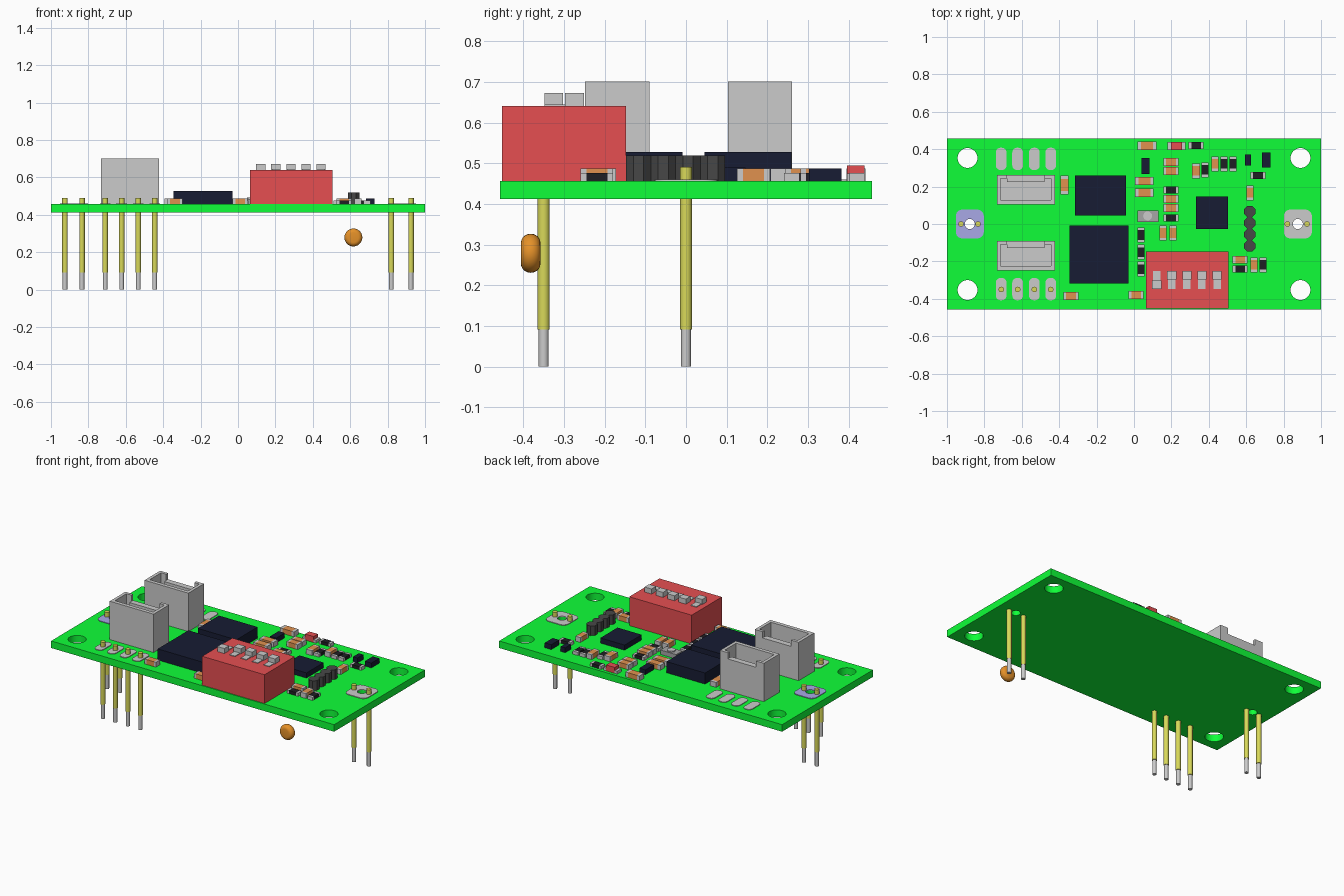
import bpy, bmesh
from math import pi, cos, sin
from mathutils import Color, Matrix, Vector

if "Cube" in bpy.data.objects:
    bpy.data.objects.remove(bpy.data.objects["Cube"])

TOP = 0.457


def material(name, rgb):
    m = bpy.data.materials.new(name)
    m.diffuse_color = (*Color(rgb).from_srgb_to_scene_linear(), 1)
    m.use_nodes = True
    m.node_tree.nodes["Principled BSDF"].inputs["Base Color"].default_value = m.diffuse_color
    return m


GREEN = material("green", (0.06, 1.0, 0.22))
RED = material("red", (0.9, 0.31, 0.32))
NAVY = material("navy", (0.09, 0.11, 0.2))
BLACK = material("black", (0.12, 0.12, 0.14))
DARK = material("dark_grey", (0.28, 0.28, 0.28))
MID = material("mid_grey", (0.65, 0.65, 0.65))
ORANGE = material("orange", (0.88, 0.57, 0.31))
YELLOW = material("yellow", (0.85, 0.85, 0.35))
AMBER = material("amber", (0.9, 0.57, 0.16))
LAVENDER = material("lavender", (0.66, 0.66, 0.9))


def finish(name, bm, mat=None, smooth=False):
    me = bpy.data.meshes.new(name)
    bm.to_mesh(me)
    bm.free()
    ob = bpy.data.objects.new(name, me)
    bpy.context.collection.objects.link(ob)
    if mat:
        me.materials.append(mat)
    if smooth:
        bpy.ops.object.select_all(action='DESELECT')
        bpy.context.view_layer.objects.active = ob
        ob.select_set(True)
        bpy.ops.object.shade_smooth_by_angle(angle=pi / 5)
    return ob


def boxes(name, spans, mat=None):
    """Each span is x0, x1, y0, y1, z0, z1."""
    bm = bmesh.new()
    for x0, x1, y0, y1, z0, z1 in spans:
        c = Vector((x0 + x1, y0 + y1, z0 + z1)) / 2
        s = Matrix.Diagonal((x1 - x0, y1 - y0, z1 - z0, 1))
        bmesh.ops.create_cube(bm, size=1, matrix=Matrix.Translation(c) @ s)
    return finish(name, bm, mat)


def cylinder(name, x, y, z0, z1, r, mat=None, sides=20, turn=0):
    bm = bmesh.new()
    bmesh.ops.create_cone(bm, cap_ends=True, segments=sides, radius1=r, radius2=r, depth=z1 - z0,
                          matrix=Matrix.Translation((x, y, (z0 + z1) / 2)) @ Matrix.Rotation(turn, 4, 'Z'))
    return finish(name, bm, mat, sides > 8)


def circle(x, y, r, n=32):
    return [(x + r * cos(2 * pi * i / n), y + r * sin(2 * pi * i / n)) for i in range(n)]


def rounded(x, y, w, h, r, n=6):
    pts = []
    for k, (sx, sy) in enumerate(((1, 1), (-1, 1), (-1, -1), (1, -1))):
        for i in range(n + 1):
            a = pi / 2 * (k + i / n)
            pts.append((x + sx * (w / 2 - r) + r * cos(a), y + sy * (h / 2 - r) + r * sin(a)))
    return pts


def mirrored(x, y, half):
    return [(x + a, y + b) for a, b in half] + [(x - a, y + b) for a, b in reversed(half)]


def plate(name, outlines, z0, z1, mat=None):
    """Extruded flat shape: the first outline is the edge, the others are holes."""
    cu = bpy.data.curves.new(name, 'CURVE')
    cu.dimensions = '2D'
    cu.fill_mode = 'BOTH'
    cu.extrude = (z1 - z0) / 2
    for pts in outlines:
        sp = cu.splines.new('POLY')
        sp.points.add(len(pts) - 1)
        for p, (x, y) in zip(sp.points, pts):
            p.co = (x, y, 0, 1)
        sp.use_cyclic_u = True
    tmp = bpy.data.objects.new(name + "_curve", cu)
    bpy.context.collection.objects.link(tmp)
    bm = bmesh.new()
    bm.from_mesh(tmp.to_mesh())
    tmp.to_mesh_clear()
    bpy.data.objects.remove(tmp)
    bmesh.ops.remove_doubles(bm, verts=bm.verts, dist=1e-5)
    bmesh.ops.recalc_face_normals(bm, faces=bm.faces)
    bmesh.ops.translate(bm, verts=bm.verts, vec=(0, 0, (z0 + z1) / 2))
    return finish(name, bm, mat, True)


# Circuit board with corner holes and the small holes in the end pads
holes = [circle(sx * 0.89, sy * 0.353, 0.053) for sx in (-1, 1) for sy in (-1, 1)]
holes += [circle(x, 0, 0.027, 20) for x in (-0.878, 0.876)]
plate("board", [[(-1, -0.458), (1, -0.458), (1, 0.458), (-1, 0.458)]] + holes, 0.412, TOP, GREEN)

# Solder pads
for x, mat in ((-0.878, LAVENDER), (0.876, None)):
    plate("end_pad", [rounded(x, 0, 0.15, 0.154, 0.035), circle(x, 0, 0.027, 20)], TOP, TOP + 0.004, mat)
pin_x = (-0.71, -0.622, -0.533, -0.445)
for x in pin_x:
    for y in (-0.348, 0.348):
        plate("solder_pad", [rounded(x, y, 0.058, 0.12, 0.026)], TOP, TOP + 0.004)

# Long pins with thin grey tips
for x, y in [(x, -0.35) for x in pin_x] + [(x, 0) for x in (-0.925, -0.834, 0.82, 0.925)]:
    cylinder("pin", x, y, 0.092, 0.491, 0.0147, YELLOW)
    cylinder("pin_tip", x, y, 0, 0.092, 0.0123)

# Open-topped connectors: base, keyed wall, and a rim that is cut away at the back
for y in (0.182, -0.169):
    x = -0.578
    edge = mirrored(x, y, [(0.155, -0.079), (0.155, 0.079)])
    inner = mirrored(x, y, [(0.135, -0.055), (0.135, 0.06), (0.1, 0.06), (0.1, 0.042)])
    rim = mirrored(x, y, [(0.135, -0.055), (0.135, 0.06), (0.1, 0.06), (0.1, 0.079),
                          (0.155, 0.079), (0.155, -0.079)])
    # the rim outline is one C shape: outside on the right, round, and back along the inside
    rim = rim[:6] + rim[6:]
    plate("connector_base", [edge], TOP, 0.5)
    plate("connector_wall", [edge, inner], 0.5, 0.662)
    plate("connector_rim", [rim], 0.662, 0.702)

# Large and small chips
for name, x0, x1, y0, y1, h in (("upper_chip", -0.316, -0.043, 0.045, 0.259, 0.528),
                                ("lower_chip", -0.345, -0.029, -0.318, -0.008, 0.528),
                                ("small_chip", 0.332, 0.503, -0.027, 0.146, 0.49)):
    boxes(name, [(x0, x1, y0, y1, TOP, h)], NAVY)

# Red switch block and five levers
boxes("switch_block", [(0.063, 0.504, -0.452, -0.147, TOP, 0.641)], RED)
for i in range(5):
    x = 0.122 + 0.0805 * i
    y = -0.325 if i == 0 else -0.274
    boxes("switch_slot", [(x - 0.02, x + 0.02, -0.348, -0.251, 0.63, 0.645)])
    boxes("switch_lever", [(x - 0.025, x + 0.025, y - 0.023, y + 0.023, 0.63, 0.673)])

# Dark header strip of octagonal cells
for i in range(4):
    cylinder("header_cell", 0.619, 0.066 - 0.061 * i, TOP, 0.519, 0.033, DARK, 8, pi / 8)

# Small two-ended parts: centre x, y, length, width
cap_h = [(0.07, 0.418, 0.1, 0.047), (0.055, 0.23, 0.1, 0.045), (0.055, 0.166, 0.1, 0.045),
         (0.198, 0.332, 0.08, 0.042), (0.198, 0.284, 0.08, 0.042), (0.198, 0.134, 0.08, 0.042),
         (0.198, 0.086, 0.08, 0.042), (0.567, -0.192, 0.08, 0.04), (-0.337, -0.384, 0.08, 0.042),
         (0.011, -0.38, 0.08, 0.042)]
cap_v = [(-0.372, 0.209, 0.1, 0.044), (0.155, -0.048, 0.08, 0.038), (0.208, -0.048, 0.08, 0.038),
         (0.332, 0.284, 0.08, 0.042), (0.433, 0.321, 0.08, 0.038), (0.62, 0.166, 0.08, 0.036),
         (0.642, -0.219, 0.08, 0.038)]
res_h = [(0.332, 0.42, 0.08, 0.038), (0.198, 0.182, 0.08, 0.036), (0.198, 0.032, 0.08, 0.036),
         (0.663, 0.26, 0.08, 0.038), (0.567, -0.241, 0.08, 0.038)]
res_v = [(0.037, -0.059, 0.08, 0.038), (0.037, -0.15, 0.08, 0.038), (0.037, -0.241, 0.08, 0.038),
         (0.38, 0.289, 0.08, 0.038), (0.481, 0.321, 0.08, 0.038), (0.529, 0.321, 0.08, 0.038),
         (0.69, -0.219, 0.08, 0.038)]


def two_ended(name, x, y, length, width, height, mat, upright, end_height=None):
    def span(a, b, h):
        w = width / 2
        return (x - w, x + w, y + a, y + b, TOP, h) if upright else (x + a, x + b, y - w, y + w, TOP, h)
    half, end, eh = length / 2, length * 0.18, end_height or height
    boxes(name + "_body", [span(end - half, half - end, height)], mat)
    boxes(name + "_ends", [span(-half, end - half, eh), span(half - end, half, eh)])


for upright, parts in ((False, cap_h), (True, cap_v)):
    for p in parts:
        two_ended("capacitor", *p, 0.488, ORANGE, upright)
for upright, parts in ((False, res_h), (True, res_v)):
    for p in parts:
        two_ended("resistor", *p, 0.477, BLACK, upright)
two_ended("indicator_light", 0.227, 0.417, 0.095, 0.043, 0.495, RED, False, 0.475)

# Tiny solid blocks and the push button
for x, y, w, h in ((0.062, 0.31, 0.043, 0.085), (0.61, 0.342, 0.032, 0.058), (0.708, 0.342, 0.046, 0.08)):
    boxes("tiny_chip", [(x - w / 2, x + w / 2, y - h / 2, y + h / 2, TOP, 0.488)], NAVY)
boxes("button_base", [(0.018, 0.13, 0.012, 0.073, TOP, 0.485)], MID)
cylinder("button_cap", 0.073, 0.043, 0.485, 0.492, 0.024)

# Loose rounded disc below the board, turned about the y axis
bm = bmesh.new()
profile = [(0, -0.024)] + [(0.026 + 0.022 * cos(a), 0.024 * sin(a))
                          for a in (pi * (i / 10 - 0.5) for i in range(11))] + [(0, 0.024)]
verts = [bm.verts.new((r, y, 0)) for r, y in profile]
edges = [bm.edges.new(e) for e in zip(verts, verts[1:])]
bmesh.ops.spin(bm, geom=verts + edges, axis=(0, 1, 0), cent=(0, 0, 0), angle=2 * pi, steps=28)
bmesh.ops.remove_doubles(bm, verts=bm.verts, dist=1e-5)
bmesh.ops.recalc_face_normals(bm, faces=bm.faces)
bmesh.ops.translate(bm, verts=bm.verts, vec=(0.617, -0.382, 0.279))
finish("disc_capacitor", bm, AMBER, True)
